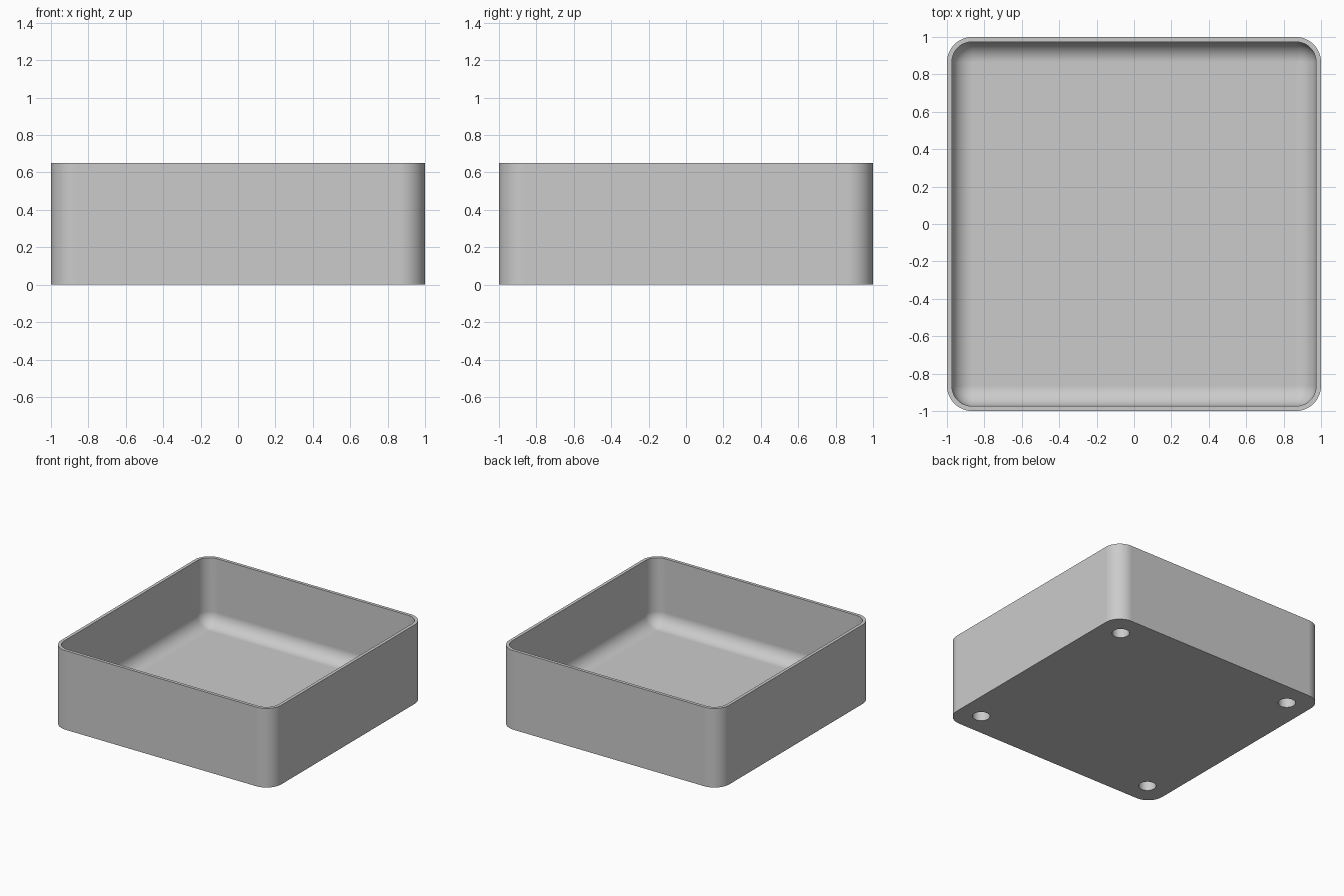
import bpy
import bmesh
from math import pi, sin, cos

cube = bpy.data.objects.get("Cube")
if cube:
    bpy.data.objects.remove(cube, do_unlink=True)

HEIGHT, WALL, FLOOR = 0.65, 0.026, 0.1
OUTER_R, FILLET = 0.135, 0.109
STEPS = 12

# Single grey material
grey = bpy.data.materials.new("light grey")
grey.use_nodes = True
colour = (0.6, 0.6, 0.6, 1)
grey.diffuse_color = colour
grey.node_tree.nodes["Principled BSDF"].inputs["Base Color"].default_value = colour


def rounded_ring(bm, half, radius, z):
    """Loop of vertices around a square with rounded corners."""
    c = half - radius
    verts = []
    for i, (sx, sy) in enumerate([(1, 1), (-1, 1), (-1, -1), (1, -1)]):
        for k in range(STEPS + 1):
            a = (i + k / STEPS) * pi / 2
            verts.append(bm.verts.new((sx * c + radius * cos(a), sy * c + radius * sin(a), z)))
    return verts


# Tray: outer wall, rim, inner wall, then a fillet curving into the floor
bm = bmesh.new()
inner = 1 - WALL
rings = [rounded_ring(bm, 1, OUTER_R, 0),
         rounded_ring(bm, 1, OUTER_R, HEIGHT)]
rings.append(rounded_ring(bm, inner, FILLET, HEIGHT))
for k in range(STEPS + 1):
    a = k / STEPS * pi / 2
    inset = FILLET * (1 - cos(a))
    rings.append(rounded_ring(bm, inner - inset, FILLET - inset, FLOOR + FILLET * (1 - sin(a))))
for low, high in zip(rings, rings[1:]):
    n = len(low)
    for i in range(n):
        j = (i + 1) % n
        bm.faces.new((low[i], low[j], high[j], high[i]))
bm.faces.new(reversed(rings[0]))
bm.faces.new(rings[-1])
bmesh.ops.remove_doubles(bm, verts=bm.verts, dist=1e-5)
bmesh.ops.recalc_face_normals(bm, faces=bm.faces)
mesh = bpy.data.meshes.new("tray")
bm.to_mesh(mesh)
bm.free()
mesh.materials.append(grey)
tray = bpy.data.objects.new("tray", mesh)
bpy.context.collection.objects.link(tray)

# Four blind round holes in the underside
HOLE_POS, HOLE_R, HOLE_DEPTH = 0.81, 0.065, 0.075
bm = bmesh.new()
for sx in (-1, 1):
    for sy in (-1, 1):
        made = bmesh.ops.create_cone(bm, cap_ends=True, segments=40, radius1=HOLE_R,
                                     radius2=HOLE_R, depth=2 * HOLE_DEPTH)
        bmesh.ops.translate(bm, verts=made["verts"], vec=(sx * HOLE_POS, sy * HOLE_POS, 0))
cut_mesh = bpy.data.meshes.new("hole_cutter")
bm.to_mesh(cut_mesh)
bm.free()
cut_mesh.materials.append(grey)
cutter = bpy.data.objects.new("hole_cutter", cut_mesh)
cutter.hide_render = True
bpy.context.collection.objects.link(cutter)

bpy.context.view_layer.objects.active = tray
tray.select_set(True)
cut = tray.modifiers.new("holes", "BOOLEAN")
cut.operation = "DIFFERENCE"
cut.solver = "EXACT"
cut.object = cutter
bpy.ops.object.modifier_apply(modifier=cut.name)
bpy.data.objects.remove(cutter, do_unlink=True)

# Smooth curves with crisp rim, base and hole edges
bpy.ops.object.shade_smooth_by_angle(angle=pi / 6)
weighted = tray.modifiers.new("weighted_normals", "WEIGHTED_NORMAL")
weighted.keep_sharp = True
